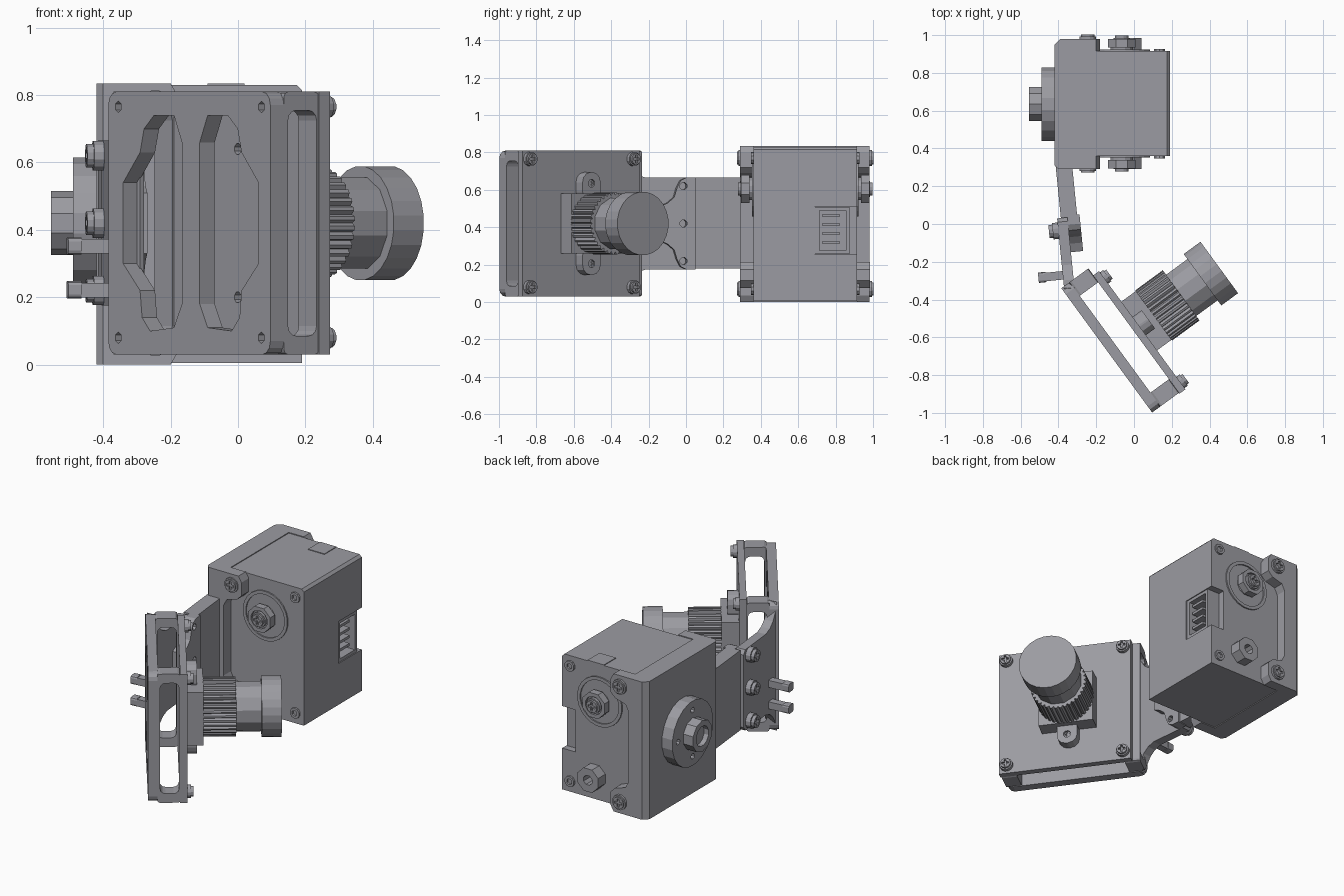
import bpy, bmesh
from math import sin, cos, pi
from mathutils import Matrix, Vector

if "Cube" in bpy.data.objects:
    bpy.data.objects.remove(bpy.data.objects["Cube"])

GREY = bpy.data.materials.new("dark_grey")
GREY.diffuse_color = (.33, .33, .36, 1)
GREY.use_nodes = True
GREY.node_tree.nodes["Principled BSDF"].inputs["Base Color"].default_value = GREY.diffuse_color


def frame(origin, a, b, c):
    """Matrix mapping profile axes (a, b) and depth axis c into the world."""
    m = Matrix((a, b, c)).transposed().to_4x4()
    m.translation = Vector(origin)
    return m


def prism(name, m, d0, d1, outer, holes=()):
    """Extrude a closed profile (with optional holes) from depth d0 to d1."""
    cu = bpy.data.curves.new(name, 'CURVE')
    cu.dimensions, cu.fill_mode = '2D', 'BOTH'
    cu.extrude = abs(d1 - d0) / 2
    for loop in (outer, *holes):
        sp = cu.splines.new('POLY')
        sp.points.add(len(loop) - 1)
        for pt, (x, y) in zip(sp.points, loop):
            pt.co = (x, y, 0, 1)
        sp.use_cyclic_u = True
    tmp = bpy.data.objects.new(name + "_tmp", cu)
    bpy.context.collection.objects.link(tmp)
    dg = bpy.context.evaluated_depsgraph_get()
    me = bpy.data.meshes.new_from_object(tmp.evaluated_get(dg))
    bpy.data.objects.remove(tmp)
    bm = bmesh.new()
    bm.from_mesh(me)
    bmesh.ops.remove_doubles(bm, verts=bm.verts, dist=1e-5)
    bmesh.ops.transform(bm, matrix=m @ Matrix.Translation((0, 0, (d0 + d1) / 2)), verts=bm.verts)
    bmesh.ops.recalc_face_normals(bm, faces=bm.faces)
    for f in bm.faces:
        f.smooth = False
        f.material_index = 0
    bm.to_mesh(me)
    bm.free()
    me.materials.clear()
    me.materials.append(GREY)
    ob = bpy.data.objects.new(name, me)
    bpy.context.collection.objects.link(ob)
    return ob


def ngon(x, y, r, n=16):
    return [(x + r * cos(2 * pi * (i + .5) / n), y + r * sin(2 * pi * (i + .5) / n)) for i in range(n)]


def rect(x0, x1, y0, y1, r=0.0, n=3):
    if r == 0:
        return [(x0, y0), (x1, y0), (x1, y1), (x0, y1)]
    pts = []
    for k, (cx, cy) in enumerate(((x1 - r, y1 - r), (x0 + r, y1 - r), (x0 + r, y0 + r), (x1 - r, y0 + r))):
        for i in range(n + 1):
            t = pi / 2 * (k + i / n)
            pts.append((cx + r * cos(t), cy + r * sin(t)))
    return pts


def flip(half, c=.42):
    """Close a half profile by mirroring it about height c."""
    return half + [(x, 2 * c - y) for x, y in reversed(half)]


def screw(name, m, x, y, d, h, r=.035):
    """Pan head with a cross recess; h is the signed head height."""
    prism(name, m, d, d + h * .6, ngon(x, y, r, 12))
    a, b = r * .55, r * .16
    cross = [(a, -b), (a, b), (b, b), (b, a), (-b, a), (-b, b),
             (-a, b), (-a, -b), (-b, -b), (-b, -a), (b, -a), (b, -b)]
    prism(name + "_top", m, d + h * .6, d + h, ngon(x, y, r * .8, 12), [[(x + p, y + q) for p, q in cross]])


X, Y, Z = Vector((1, 0, 0)), Vector((0, 1, 0)), Vector((0, 0, 1))
XZ = frame((0, 0, 0), X, Z, Y)
YZ = frame((0, 0, 0), Y, Z, X)
XY = frame((0, 0, 0), X, Y, Z)

# servo body: front slab and a rear slab with the connector notch
body = [(-.38, .005), (.19, .005), (.19, .815), (.175, .83), (-.38, .83)]
prism("servo_body_front", XZ, .36, .69, body)
prism("servo_body_rear", XZ, .69, .915,
      [body[0], body[1], (.19, .255), (.10, .255), (.10, .51), (.19, .51), *body[2:]])
prism("connector_shell", YZ, .10, .185, rect(.69, .875, .256, .509), [rect(.715, .856, .275, .49)])
for i in range(4):
    z = .31 + i * .048
    prism("connector_pin", YZ, .10, .175, rect(.73, .82, z, z + .016))
prism("top_tab", XY, .82, .834, rect(-.09, .02, .80, .915))

# servo mounting frame: back block and two side walls with ears
prism("servo_frame_block", XY, 0, .835,
      [(-.42, .31), (-.40, .29), (-.30, .29), (-.30, .98), (-.39, .98), (-.42, .95)])
ears = flip([(-.39, .835), (-.20, .835), (-.18, .80), (-.18, .72), (-.21, .69), (-.28, .67), (-.30, .63)], .4175)
prism("servo_frame_wall", XZ, .29, .36, ears)
prism("servo_frame_wall", XZ, .915, .98, ears)

# shafts, bosses and screws on both flanks of the servo
h, b = -.065, -.03
for d, s in ((.36, -1), (.915, 1)):
    prism("shaft_ring", XZ, d, d + s * .008, ngon(h, .605, .15, 24), [ngon(h, .605, .13, 24)])
    prism("shaft_hub", XZ, d, d + s * .05, ngon(h, .605, .062, 12))
    prism("shaft_collar", XZ, d + s * .02, d + s * .065, ngon(h, .605, .08, 8), [ngon(h, .605, .055, 12)])
    screw("shaft_screw", XZ, h, .605, d + s * .05, s * .033, .045)
    prism("lower_boss", XZ, d, d + s * .07, ngon(b, .145, .075, 8), [ngon(b, .145, .03, 8)])
    for z in (.07, .77):
        screw("ear_screw", XZ, -.245, z, d + s * .065, s * .022, .045)
        prism("case_screw", XZ, d, d + s * .012, ngon(.135, z, .032, 10), [ngon(.135, z, .018, 6)])

# output horn on the -x side
bolt_holes = [ngon(.635 + p, .42 + q, .017, 8) for p, q in ((.14, 0), (-.14, 0), (0, .14), (0, -.14))]
prism("output_disc", YZ, -.49, -.42, ngon(.635, .42, .197, 20), bolt_holes)
prism("output_hub", YZ, -.555, -.49, ngon(.635, .42, .095, 10), [ngon(.635, .42, .06, 12)])
prism("output_core", YZ, -.525, -.49, ngon(.635, .42, .061, 12))

# arm: servo side bar with shaped tip, overlapped by the camera side plate
along = Vector((.1, -1, 0)).normalized()
inner = Vector((1, .1, 0)).normalized()
ARM = frame((-.415, .31, 0), along, Z, inner)
prism("servo_arm", ARM, 0, .087, rect(0, .28, .18, .665))
holes = [ngon(.335, z, .02, 8) for z in (.22, .42, .62)]
prism("servo_arm_tip", ARM, .035, .1,
      flip([(.27, .665), (.32, .665), (.35, .65), (.37, .61), (.385, .56), (.42, .53), (.465, .51)]), holes)
prism("camera_arm", ARM, -.02, .035,
      flip([(.28, .64), (.30, .665), (.53, .665), (.575, .68), (.61, .71), (.64, .76), (.655, .81)]))
for z in (.22, .42, .62):
    screw("arm_screw", ARM, .345, z, -.02, -.05, .045)
for z in (.2, .33):
    prism("cable_hook", ARM, -.135, 0, rect(.56, .605, z, z + .043))
    prism("cable_hook_tip", ARM, -.15, -.11, rect(.555, .61, z - .003, z + .048, .012, 2))

# camera frame: s runs along the plate, t points out through the lens
S, T = Vector((.59, -.807, 0)).normalized(), Vector((.807, .59, 0)).normalized()
O = (-.385, -.34, 0)
PLATE, END = frame(O, S, Z, T), frame(O, T, Z, S)
slot = [(.46, .18), (.50, .11), (.62, .10), (.66, .14), (.67, .22), (.755, .30), (.755, .54),
        (.67, .63), (.65, .70), (.60, .74), (.50, .74), (.46, .66)]
corners = [(s, z) for s in (.05, .77) for z in (.08, .765)]
prism("camera_frame_back", PLATE, 0, .055, rect(0, .815, .03, .81, .04),
      [slot, [(.83 - s, z) for s, z in slot]] + [ngon(s, z, .017, 6) for s, z in corners])
for s in (0, .725):
    prism("camera_frame_end", END, s, s + .09, rect(.05, .178, .03, .81, .015, 2), [rect(.065, .17, .085, .755, .03)])

# circuit board and its corner screws
prism("circuit_board", PLATE, .176, .215, rect(.045, .82, .03, .81), [ngon(.41, z, .017, 8) for z in (.2, .64)])
for s, z in corners:
    screw("board_screw", PLATE, .09 if s < .4 else .775, z, .215, .035, .038)

# lens holder with two screw ears
c = .405
prism("lens_base", PLATE, .215, .31, rect(c - .16, c + .16, .26, .58))
for k in (-1, 1):
    z = .42 + k * .215
    ear = rect(c - .06, c + .06, z - .1, z + .06, .055) if k > 0 else rect(c - .06, c + .06, z - .06, z + .1, .055)
    prism("lens_ear", PLATE, .215, .275, ear, [ngon(c, z, .022, 8)])
    screw("lens_ear_screw", PLATE, c, z, .255, .012, .023)

# ribbed focus ring, neck and lens head
ribs = [(c + r * cos(t), .42 + r * sin(t)) for i in range(36)
        for r, t in ((.152, 2 * pi * i / 36), (.165, 2 * pi * (i + .3) / 36), (.165, 2 * pi * (i + .7) / 36))]
prism("focus_ring", PLATE, .31, .49, ribs)
prism("lens_neck", PLATE, .49, .635, ngon(c, .42, .14, 12))
prism("lens_head", PLATE, .63, .74, ngon(c, .42, .17, 24))
